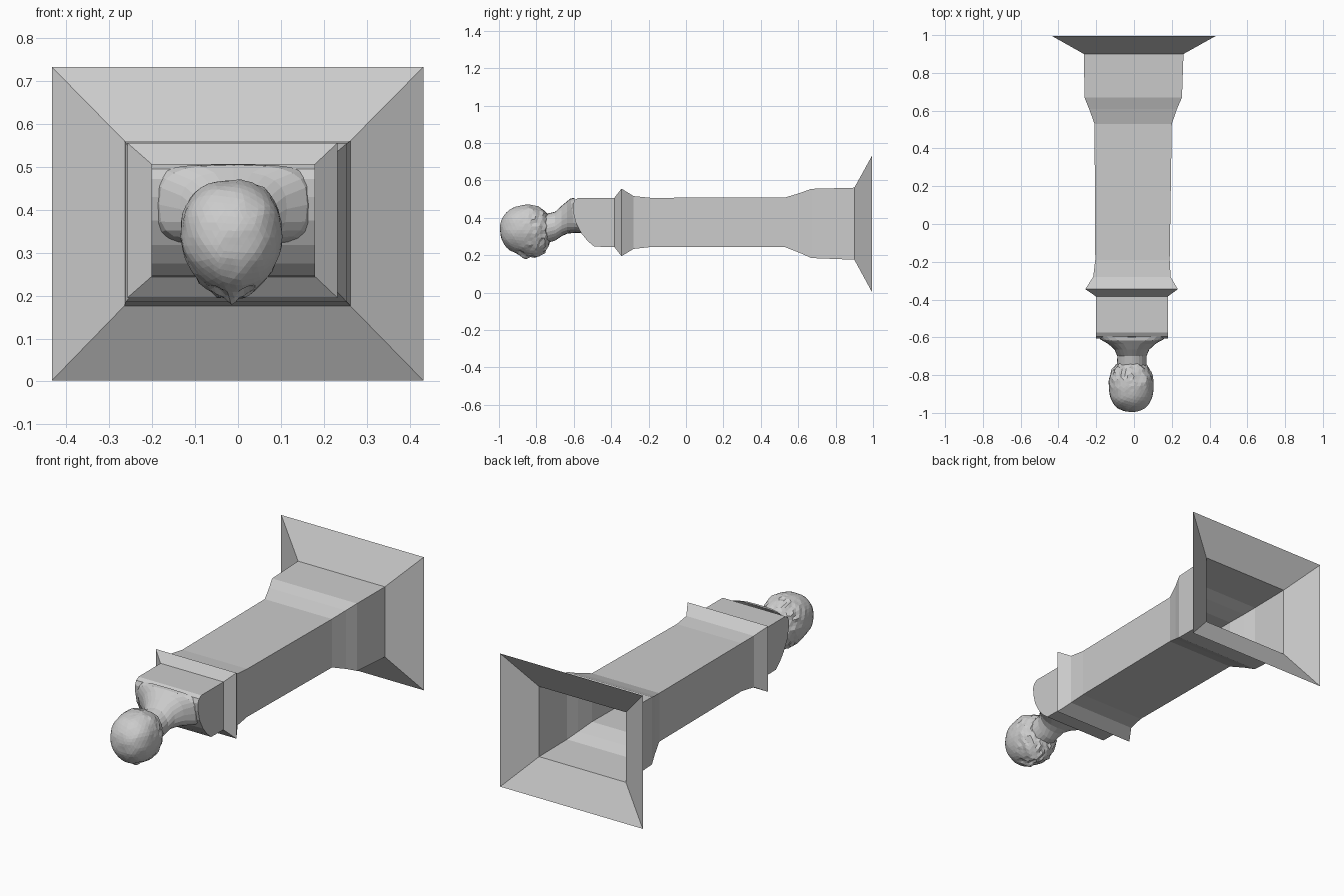
import bpy, bmesh, math
from mathutils import Vector, noise

if "Cube" in bpy.data.objects:
    bpy.data.objects.remove(bpy.data.objects["Cube"])


def make_object(name, bm):
    bmesh.ops.recalc_face_normals(bm, faces=bm.faces)
    mesh = bpy.data.meshes.new(name)
    bm.to_mesh(mesh)
    bm.free()
    obj = bpy.data.objects.new(name, mesh)
    bpy.context.collection.objects.link(obj)
    return obj


def loft(name, rings):
    """Join closed rings of equal point count with quads, ends left open."""
    bm = bmesh.new()
    rows = [[bm.verts.new(p) for p in ring] for ring in rings]
    for a, b in zip(rows, rows[1:]):
        n = len(a)
        for i in range(n):
            bm.faces.new((a[i], a[(i + 1) % n], b[(i + 1) % n], b[i]))
    return make_object(name, bm)


def rect(y, x0, x1, z0, z1):
    return [(x0, y, z0), (x1, y, z0), (x1, y, z1), (x0, y, z1)]


def rounded(y, cx, cz, rx, rz, power, lean=0.0, n=24):
    """Superellipse ring; lean tips its lower edge along y."""
    pts = []
    for i in range(n):
        a = 2 * math.pi * i / n
        c, s = math.cos(a), math.sin(a)
        x = math.copysign(abs(c) ** (2 / power), c)
        z = math.copysign(abs(s) ** (2 / power), s)
        pts.append((cx + rx * x, y - lean * z, cz + rz * z))
    return pts


# Hollow pedestal shaft: flared foot, plinth, shaft and collar
loft("pedestal", [
    rect(0.995, -0.434, 0.432, 0.002, 0.733),
    rect(0.90, -0.265, 0.262, 0.176, 0.561),
    rect(0.67, -0.262, 0.254, 0.185, 0.555),
    rect(0.61, -0.238, 0.228, 0.212, 0.533),
    rect(0.53, -0.209, 0.200, 0.243, 0.509),
    rect(-0.19, -0.205, 0.189, 0.244, 0.507),
    rect(-0.28, -0.216, 0.194, 0.234, 0.516),
    rect(-0.345, -0.258, 0.232, 0.195, 0.556),
    rect(-0.383, -0.202, 0.180, 0.244, 0.507),
])

# Shoulder block: side profile (y, z) extruded across x, back open
profile = [(-0.383, 0.244), (-0.49, 0.246), (-0.525, 0.275), (-0.56, 0.318),
           (-0.59, 0.375), (-0.603, 0.43), (-0.605, 0.472), (-0.595, 0.495),
           (-0.575, 0.507), (-0.383, 0.507)]
bm = bmesh.new()
sides = [[bm.verts.new((x, y, z)) for y, z in profile] for x in (-0.202, 0.180)]
for left, right in zip(zip(sides[0], sides[0][1:]), zip(sides[1], sides[1][1:])):
    bm.faces.new((left[0], left[1], right[1], right[0]))
for side in sides:
    bm.faces.new(side)
make_object("shoulders", bm)

# Neck flaring out of the shoulders
loft("neck", [
    rounded(-0.575, -0.011, 0.412, 0.188, 0.094, 4, 0.022),
    rounded(-0.605, -0.011, 0.412, 0.172, 0.092, 3.2, 0.012),
    rounded(-0.635, -0.011, 0.402, 0.125, 0.087, 2.6),
    rounded(-0.665, -0.011, 0.383, 0.092, 0.081, 2.2),
    rounded(-0.70, -0.011, 0.355, 0.077, 0.077, 2),
    rounded(-0.78, -0.013, 0.335, 0.080, 0.080, 2),
])

# Head: blocky egg, face towards -z, beard and curls roughened near the neck
bm = bmesh.new()
bmesh.ops.create_icosphere(bm, subdivisions=4, radius=1)
for v in bm.verts:
    d = v.co.normalized()
    k = (abs(d.x) ** 2.4 + abs(d.y) ** 2.4 + abs(d.z) ** 2.4) ** (-1 / 2.4)
    p = d * k
    rough = max(0.0, min(1.0, (p.y + 0.25) * 1.6))
    r = 1 + 0.025 * noise.noise(d * 3) + 0.075 * rough * noise.noise(d * 9)
    narrow = 1 - 0.28 * max(0.0, -p.z) ** 1.5
    # Face: beard pushes down, nose ridge, eye hollows
    beard = 0.022 * max(0.0, -p.z) * max(0.0, p.y + 0.2)
    nose = 0.018 * math.exp(-(p.x / 0.16) ** 2 - ((p.y + 0.02) / 0.22) ** 2) if p.z < 0 else 0
    eyes = 0.014 * math.exp(-((abs(p.x) - 0.36) / 0.16) ** 2
                            - ((p.y + 0.2) / 0.14) ** 2) if p.z < 0 else 0
    v.co = Vector((-0.015 + 0.118 * p.x * narrow * r,
                   -0.863 + 0.136 * p.y * r,
                   0.335 + 0.134 * p.z * r - beard - nose + eyes
                   + 0.014 * min(0.0, p.y) * p.z))
lo = min(v.co.y for v in bm.verts)
for v in bm.verts:
    v.co.y += -0.995 - lo
make_object("head", bm)
